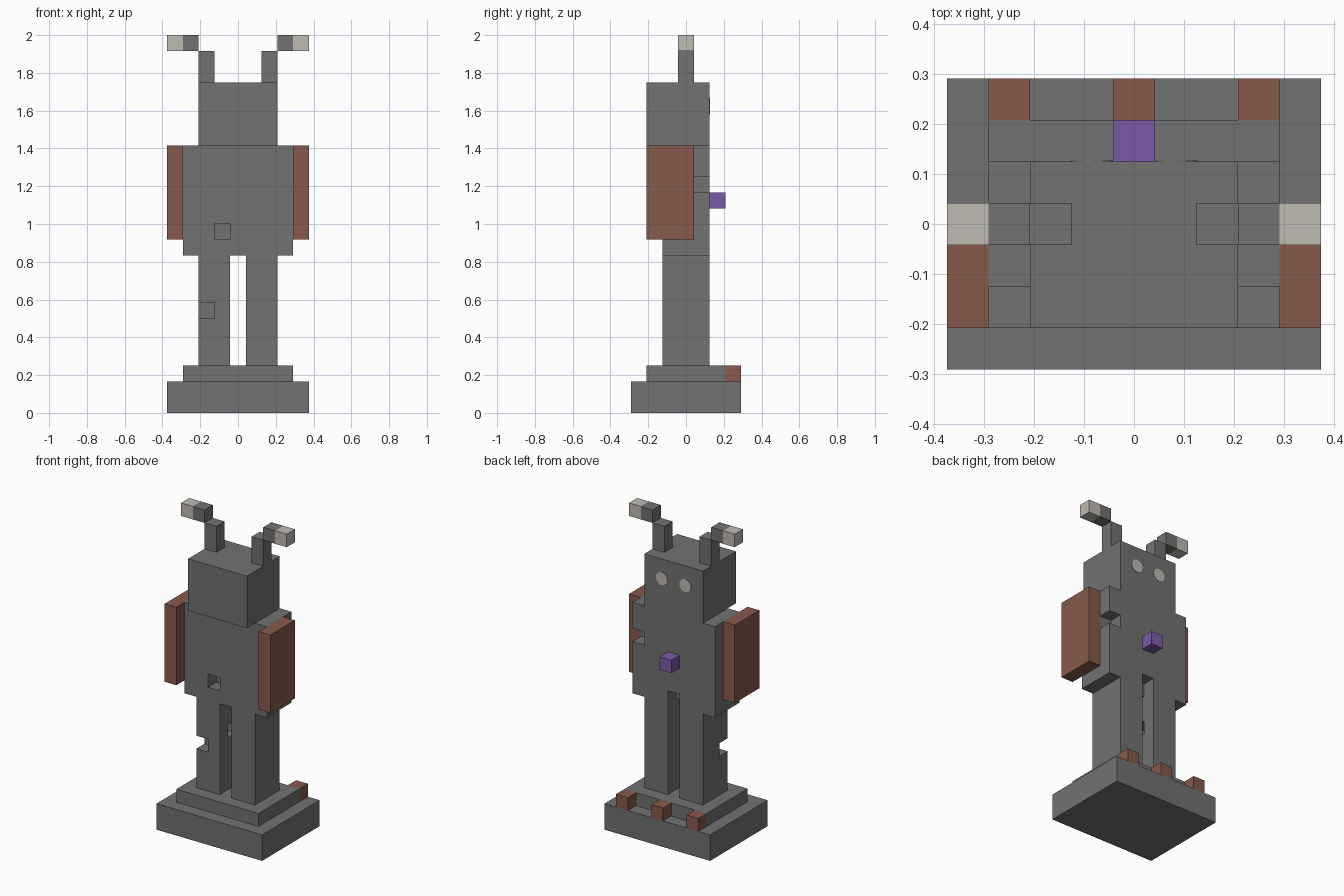
import bpy
from math import pi

if "Cube" in bpy.data.objects:
    bpy.data.objects.remove(bpy.data.objects["Cube"], do_unlink=True)

U = 1 / 12  # size of one building block


def material(name, rgb):
    m = bpy.data.materials.new(name)
    m.use_nodes = True
    m.diffuse_color = (*rgb, 1)
    m.node_tree.nodes["Principled BSDF"].inputs["Base Color"].default_value = (*rgb, 1)
    return m


stone = material("stone grey", (0.168, 0.168, 0.168))
rust = material("rust brown", (0.242, 0.100, 0.072))
violet = material("violet", (0.198, 0.102, 0.392))
ivory = material("ivory", (0.521, 0.491, 0.445))


def block(name, x, y, z, mat):
    """Box from (low, high) ranges given in blocks."""
    bpy.ops.mesh.primitive_cube_add(size=1, location=[U * sum(r) / 2 for r in (x, y, z)])
    ob = bpy.context.object
    ob.name = name
    ob.scale = [U * (r[1] - r[0]) for r in (x, y, z)]
    bpy.ops.object.transform_apply(location=True, rotation=False, scale=True)
    ob.data.materials.append(mat)
    return ob


def notch(target, x, y, z):
    """Cut a missing block out of a part."""
    cutter = block("notch_cutter", x, y, z, stone)
    cutter.hide_render = True
    mod = target.modifiers.new("notch", 'BOOLEAN')
    mod.operation = 'DIFFERENCE'
    mod.solver = 'EXACT'
    mod.object = cutter
    bpy.context.view_layer.objects.active = target
    bpy.ops.object.modifier_apply(modifier=mod.name)
    bpy.data.objects.remove(cutter, do_unlink=True)


# Stepped base
block("base", (-4.5, 4.5), (-3.5, 3.5), (0, 2), stone)
block("base_step", (-3.5, 3.5), (-2.5, 2.5), (2, 3), stone)
for name, x in (("right", -3), ("middle", 0), ("left", 3)):
    block(name + "_base_stud", (x - 0.5, x + 0.5), (2.5, 3.5), (2, 3), rust)

# Body and head
torso = block("torso", (-3.5, 3.5), (-1.5, 1.5), (10, 17), stone)
block("head", (-2.5, 2.5), (-2.5, 1.5), (17, 21), stone)
block("chest_gem", (-0.5, 0.5), (1.5, 2.5), (13, 14), violet)

# Paired parts
legs = {}
for side, s in (("right", -1), ("left", 1)):
    def span(a, b):
        return tuple(sorted((s * a, s * b)))
    legs[side] = block(side + "_leg", span(0.5, 2.5), (-1.5, 1.5), (3, 10), stone)
    block(side + "_arm", span(3.5, 4.5), (-2.5, 0.5), (11, 17), rust)
    block(side + "_horn_post", span(1.5, 2.5), (-0.5, 0.5), (21, 23), stone)
    block(side + "_horn_bar", span(2.5, 3.5), (-0.5, 0.5), (23, 24), stone)
    block(side + "_horn_tip", span(3.5, 4.5), (-0.5, 0.5), (23, 24), ivory)
    # Flat round eye
    bpy.ops.mesh.primitive_cylinder_add(vertices=12, radius=0.5 * U, depth=0.004,
                                        location=(s * U, 1.5 * U + 0.001, 19.5 * U),
                                        rotation=(pi / 2, 0, 0))
    eye = bpy.context.object
    eye.name = side + "_eye"
    eye.data.materials.append(ivory)

# Weathered missing blocks
notch(torso, (-1.5, -0.5), (-2, -0.5), (11, 12))
notch(torso, (-0.5, 0.5), (0.5, 2), (9.5, 11))
notch(torso, (2.5, 4), (0.5, 2), (14, 15))
notch(legs["right"], (-3, -1.5), (-2, -0.5), (6, 7))
notch(legs["right"], (-1.5, 0), (-0.5, 0.5), (7, 8))
